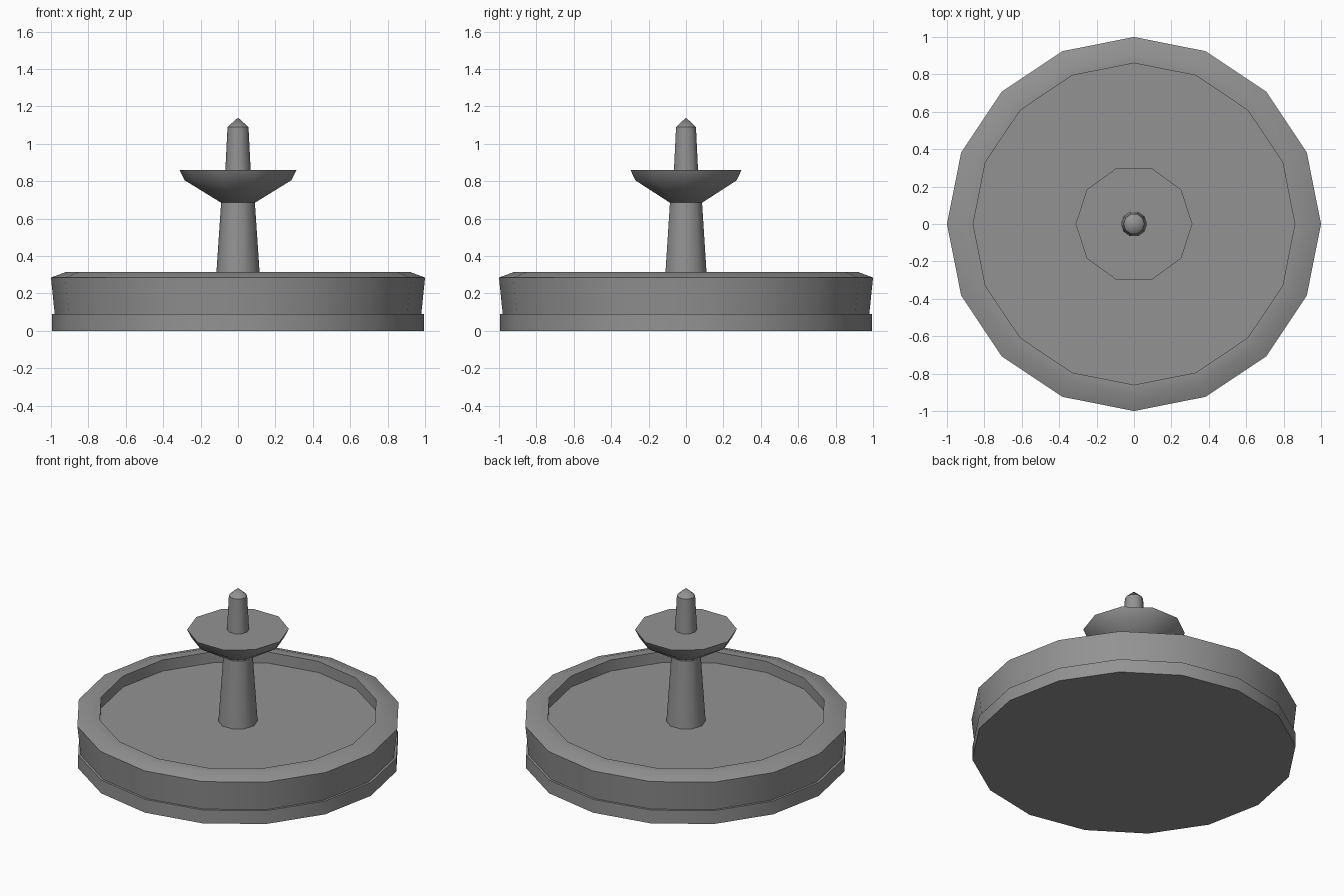
import bpy
import bmesh
from math import cos, sin, pi, radians

cube = bpy.data.objects.get("Cube")
if cube:
    bpy.data.objects.remove(cube, do_unlink=True)

# Single stone colour
GREY = (0.29, 0.29, 0.29, 1.0)
stone = bpy.data.materials.new("grey_stone")
stone.use_nodes = True
stone.diffuse_color = GREY
shader = next(n for n in stone.node_tree.nodes if n.type == 'BSDF_PRINCIPLED')
shader.inputs["Base Color"].default_value = GREY
shader.inputs["Roughness"].default_value = 0.9


def lathe(name, profile, sides, closed=False):
    """Turn (radius, height) points around z; cap open ends, or join them if closed."""
    bm = bmesh.new()
    rings = []
    for r, z in profile:
        if r == 0:
            rings.append([bm.verts.new((0, 0, z))] * sides)
        else:
            rings.append([bm.verts.new((r * cos(2 * pi * i / sides),
                                        r * sin(2 * pi * i / sides), z))
                          for i in range(sides)])
    pairs = list(zip(rings, rings[1:]))
    if closed:
        pairs.append((rings[-1], rings[0]))
    for low, high in pairs:
        for i in range(sides):
            j = (i + 1) % sides
            corners = [low[i], low[j], high[j], high[i]]
            bm.faces.new(list(dict.fromkeys(corners)))
    if not closed:
        for ring in (rings[0], rings[-1]):
            if ring[0] is not ring[1]:
                bm.faces.new(ring)
    bmesh.ops.recalc_face_normals(bm, faces=bm.faces[:])
    mesh = bpy.data.meshes.new(name)
    bm.to_mesh(mesh)
    bm.free()
    mesh.materials.append(stone)
    obj = bpy.data.objects.new(name, mesh)
    bpy.context.collection.objects.link(obj)
    bpy.ops.object.select_all(action='DESELECT')
    obj.select_set(True)
    bpy.context.view_layer.objects.active = obj
    bpy.ops.object.shade_smooth_by_angle(angle=radians(40))
    return obj


BASIN_SIDES = 16
STEM_SIDES = 10

# Round plinth under the basin
lathe("plinth", [(0.995, 0), (0.995, 0.09)], BASIN_SIDES)

# Basin wall with a sloping rim
lathe("basin_wall", [(0.98, 0.09), (1.0, 0.285), (0.92, 0.315),
                     (0.86, 0.315), (0.86, 0.09)], BASIN_SIDES, closed=True)

# Flat water surface inside the basin
lathe("water", [(0.86, 0.1), (0.86, 0.24)], BASIN_SIDES)

# Tapered stem, upper bowl and pointed spout
lathe("stem", [(0.121, 0.23), (0.09, 0.69)], STEM_SIDES)
lathe("upper_bowl", [(0.09, 0.685), (0.285, 0.805), (0.312, 0.86)], STEM_SIDES)
lathe("spout", [(0.068, 0.855), (0.056, 1.09), (0, 1.14)], STEM_SIDES)
